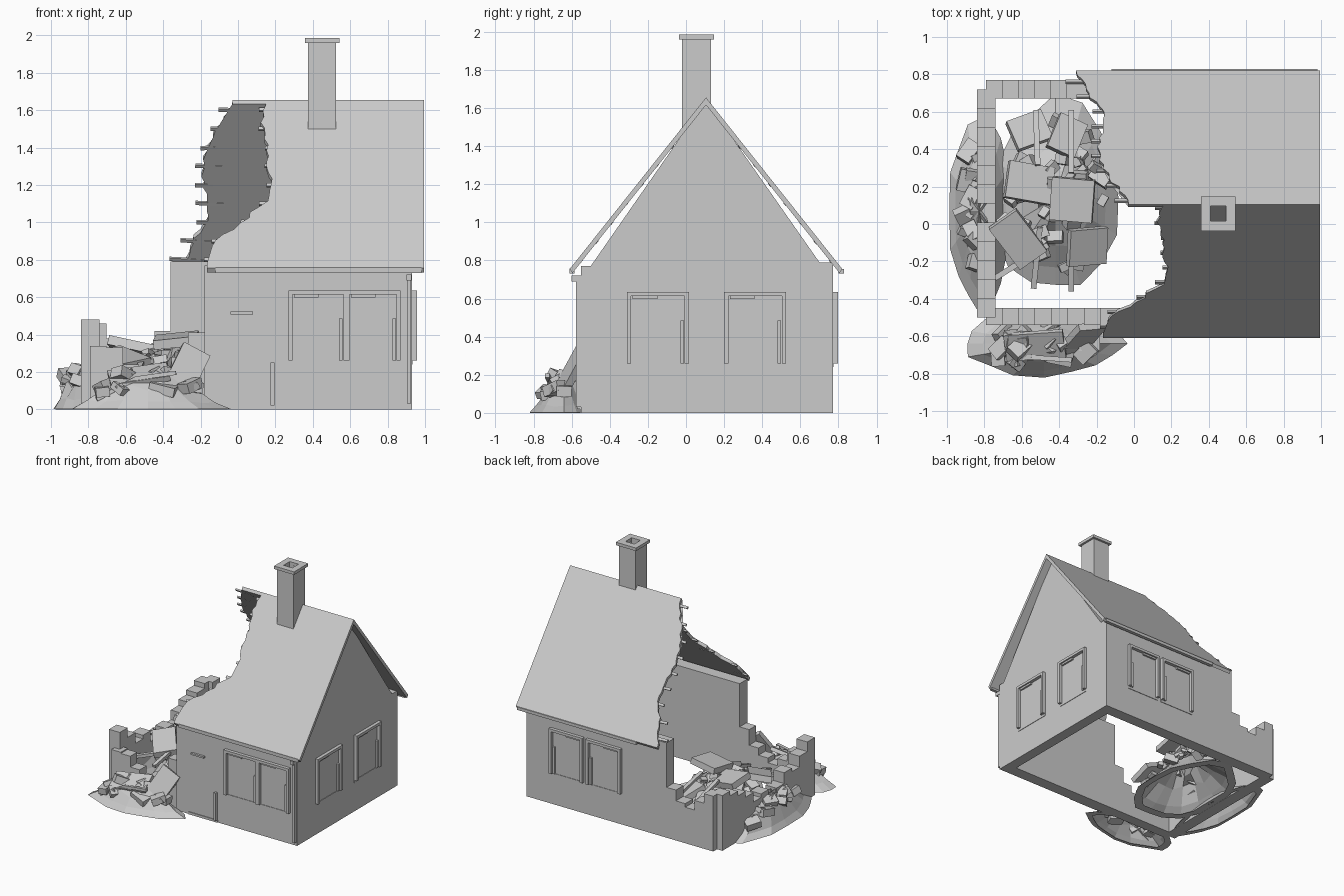
import bpy, bmesh, math, random
from mathutils import Vector, Matrix, Euler

if "Cube" in bpy.data.objects:
    bpy.data.objects.remove(bpy.data.objects["Cube"])

random.seed(7)
mat = bpy.data.materials.new("plain_grey")
mat.diffuse_color = (0.6, 0.6, 0.6, 1)
mat.use_nodes = True
mat.node_tree.nodes["Principled BSDF"].inputs["Base Color"].default_value = mat.diffuse_color


def finish(name, bm):
    bmesh.ops.recalc_face_normals(bm, faces=bm.faces)
    me = bpy.data.meshes.new(name)
    bm.to_mesh(me)
    bm.free()
    me.materials.append(mat)
    ob = bpy.data.objects.new(name, me)
    bpy.context.collection.objects.link(ob)


def boxes(name, items):
    """items: (centre, size, rotation in degrees)"""
    bm = bmesh.new()
    for c, s, r in items:
        m = (Matrix.Translation(c) @ Euler([math.radians(a) for a in r]).to_matrix().to_4x4()
             @ Matrix.Diagonal((*s, 1)))
        bmesh.ops.create_cube(bm, size=1, matrix=m)
    finish(name, bm)


def span(x0, x1, y0, y1, z0, z1):
    return (((x0 + x1) / 2, (y0 + y1) / 2, (z0 + z1) / 2),
            (abs(x1 - x0), abs(y1 - y0), abs(z1 - z0)), (0, 0, 0))


def prism(name, pts, offset):
    bm = bmesh.new()
    a = [bm.verts.new(p) for p in pts]
    b = [bm.verts.new(Vector(p) + Vector(offset)) for p in pts]
    f = [bm.faces.new(a), bm.faces.new(b[::-1])]
    for i in range(len(a)):
        j = (i + 1) % len(a)
        bm.faces.new((a[i], b[i], b[j], a[j]))
    bmesh.ops.triangulate(bm, faces=f)
    finish(name, bm)


# intact walls, open underneath
boxes("front_wall", [span(-0.18, 0.93, -0.55, -0.45, 0, 0.77)])
prism("back_wall", [(x, 0.67, z) for x, z in
      ((-0.36, 0), (0.93, 0), (0.93, 0.79), (-0.36, 0.79))], (0, 0.1, 0))
prism("gable_wall", [(0.84, y, z) for y, z in
      ((-0.55, 0), (-0.55, 0.77), (-0.5, 0.77), (0.105, 1.64),
       (0.70, 0.79), (0.765, 0.79), (0.765, 0))], (0.09, 0, 0))


# broken wall stubs, as rows of uneven blocks
def stub(name, along_x, start, end, low, high, heights):
    w = (end - start) / len(heights)
    parts = []
    for i, h in enumerate(heights):
        a, b = start + i * w, start + (i + 1) * w
        parts.append(span(a, b, low, high, 0, h) if along_x else span(low, high, a, b, 0, h))
    boxes(name, parts)


stub("broken_back_wall", True, -0.79, -0.36, 0.67, 0.77, [0.46, 0.38, 0.30, 0.33, 0.42])
stub("broken_left_wall", False, -0.5, 0.72, -0.84, -0.74,
     [0.48, 0.40, 0.31, 0.34, 0.25, 0.22, 0.28, 0.25, 0.33, 0.38, 0.42, 0.46])
stub("broken_front_wall", True, -0.79, -0.18, -0.54, -0.45, [0.34, 0.33, 0.24, 0.18, 0.22, 0.28, 0.41])

# roof slopes with a ragged broken edge, given as (x, z)
RIDGE_Y, RIDGE_Z, EAVE_Z, HALF = 0.105, 1.655, 0.755, 0.715
front_edge = [(0.16, 1.655), (0.13, 1.55), (0.165, 1.4), (0.165, 1.25), (0.19, 1.2), (0.14, 1.1),
              (0.07, 1.06), (0.03, 1.0), (-0.02, 0.97), (-0.1, 0.92), (-0.13, 0.87), (-0.165, 0.755)]
back_edge = [(-0.03, 1.655), (-0.06, 1.58), (-0.13, 1.48), (-0.165, 1.38), (-0.2, 1.27), (-0.17, 1.17),
             (-0.165, 1.07), (-0.18, 1.0), (-0.25, 0.9), (-0.31, 0.755)]


def edge_x(edge, z):
    for (x0, z0), (x1, z1) in zip(edge, edge[1:]):
        if z1 <= z <= z0:
            return x0 + (x1 - x0) * (z0 - z) / (z0 - z1)


def slope_y(side, z):
    return RIDGE_Y + side * HALF * (RIDGE_Z - z) / (RIDGE_Z - EAVE_Z)


for name, side, edge in (("front", -1, front_edge), ("back", 1, back_edge)):
    pts = [(0.995, slope_y(side, EAVE_Z), EAVE_Z), (0.995, RIDGE_Y, RIDGE_Z)]
    for i in range(31):
        z = RIDGE_Z + (EAVE_Z - RIDGE_Z) * i / 30
        x = edge_x(edge, z) + (random.uniform(-0.014, 0.014) if 0 < i < 30 else 0)
        pts.append((x, slope_y(side, z), z))
    prism(name + "_roof", pts, (0, -side * 0.014, -0.022))
    # battens sticking out of the break
    bat = []
    for i in range(9):
        z = 1.615 - 0.1 * i
        x = edge_x(edge, z)
        out = random.uniform(0.04, 0.09) if side > 0 else random.uniform(0.015, 0.05)
        bat.append(((x - out / 2 + 0.05, slope_y(side, z) - side * 0.012, z - 0.015),
                    (out + 0.1, 0.02, 0.013), (-side * 51.5, random.uniform(-4, 4), 0)))
    boxes(name + "_battens", bat)

# gutters and downpipe
boxes("gutters", [span(-0.12, 0.98, -0.61, -0.585, 0.73, 0.758),
                  span(-0.12, 0.98, 0.80, 0.828, 0.73, 0.755)])
boxes("downpipe", [span(0.903, 0.925, -0.577, -0.55, 0.03, 0.70),
                   span(0.90, 0.928, -0.6, -0.55, 0.69, 0.72)])


# chimney as hollow square tubes
def tube(name, x0, x1, y0, y1, z0, z1, t):
    boxes(name, [span(x0, x0 + t, y0, y1, z0, z1), span(x1 - t, x1, y0, y1, z0, z1),
                 span(x0 + t, x1 - t, y0, y0 + t, z0, z1), span(x0 + t, x1 - t, y1 - t, y1, z0, z1)])


tube("chimney", 0.375, 0.525, -0.02, 0.13, 1.44, 1.96, 0.035)
tube("chimney_cap", 0.358, 0.543, -0.037, 0.148, 1.96, 1.985, 0.052)


# windows: frame, sill line and broken glazing bars
def window(name, axis, plane, out, u0, u1):
    z0, z1, t = 0.26, 0.635, 0.022
    bars = [(u0, u0 + t, z0, z1, 0.027), (u1 - t, u1, z0, z1, 0.027), (u0, u1, z1 - t, z1, 0.027),
            (u0 + 0.03, u0 + 0.16, 0.598, 0.613, 0.015), (u1 - 0.045, u1 - 0.026, z0, 0.485, 0.015),
            (u0, u1, z0 - 0.02, z0, 0.004)]
    parts = []
    for a, b, c, d, e in bars:
        p, q = plane - out * 0.01, plane + out * e
        parts.append(span(a, b, p, q, c, d) if axis == "x" else span(p, q, a, b, c, d))
    boxes(name, parts)


for i, (axis, plane, out, u0, u1) in enumerate((
        ("x", -0.55, -1, 0.27, 0.585), ("x", -0.55, -1, 0.575, 0.87),
        ("x", 0.77, 1, 0.05, 0.37), ("x", 0.77, 1, 0.40, 0.71),
        ("y", 0.93, 1, -0.31, 0.015), ("y", 0.93, 1, 0.20, 0.525))):
    window("window_%d" % (i + 1), axis, plane, out, u0, u1)

# remains of the door frame
boxes("door_remains", [span(-0.04, 0.08, -0.568, -0.54, 0.508, 0.522),
                       span(0.175, 0.195, -0.572, -0.54, 0.02, 0.25),
                       span(-0.07, 0.2, -0.556, -0.54, 0.0, 0.02)])


# rubble mounds: rough shells with a flat rim underneath
def mound(name, cx, cy, rx, ry, h, n=16):
    bm = bmesh.new()
    rings = []
    wob = [random.uniform(0.86, 1.04) for _ in range(n)]
    for f, z in ((0.84, 0), (1, 0.004), (0.8, 0.22), (0.55, 0.62), (0.28, 0.92)):
        ring = []
        for i in range(n):
            a = 2 * math.pi * i / n
            r = f * wob[i]
            zz = h * z * (random.uniform(0.75, 1.15) if z > 0.1 else 1)
            ring.append(bm.verts.new((cx + rx * r * math.cos(a), cy + ry * r * math.sin(a), zz)))
        rings.append(ring)
    for r0, r1 in zip(rings, rings[1:]):
        for i in range(n):
            j = (i + 1) % n
            bm.faces.new((r0[i], r0[j], r1[j], r1[i]))
    top = bm.verts.new((cx, cy, h))
    for i in range(n):
        bm.faces.new((rings[-1][i], rings[-1][(i + 1) % n], top))
    finish(name, bm)


mound("inner_rubble", -0.42, 0.14, 0.37, 0.54, 0.29)
mound("left_rubble", -0.83, 0.07, 0.165, 0.54, 0.24)
mound("front_rubble", -0.48, -0.64, 0.43, 0.18, 0.2)

# fallen slabs of wall and roof
boxes("fallen_slabs", [
    ((-0.33, 0.13, 0.37), (0.23, 0.23, 0.05), (8, -6, -5)),
    ((-0.56, 0.22, 0.33), (0.25, 0.2, 0.05), (-10, 12, -10)),
    ((-0.62, -0.08, 0.27), (0.18, 0.28, 0.05), (14, -10, 35)),
    ((-0.25, -0.12, 0.22), (0.22, 0.2, 0.04), (18, 25, 5)),
    ((-0.56, 0.5, 0.27), (0.2, 0.17, 0.05), (-15, 14, 20)),
    ((-0.36, 0.47, 0.27), (0.16, 0.2, 0.05), (-18, 8, -25)),
    ((-0.27, -0.6, 0.22), (0.16, 0.04, 0.24), (-24, 28, 5)),
    ((-0.53, -0.65, 0.18), (0.32, 0.16, 0.03), (28, -8, 4)),
    ((-0.4, -0.71, 0.11), (0.14, 0.08, 0.05), (10, 14, -12))])

# loose beams
boxes("fallen_beams", [
    ((-0.335, 0.44, 0.31), (0.03, 0.34, 0.025), (-12, 0, 0)),
    ((-0.335, -0.2, 0.22), (0.03, 0.33, 0.025), (18, 0, 0)),
    ((-0.52, 0.46, 0.31), (0.03, 0.3, 0.025), (-14, 0, 2)),
    ((-0.6, -0.2, 0.23), (0.34, 0.03, 0.025), (0, -10, 32)),
    ((-0.52, -0.18, 0.24), (0.03, 0.34, 0.025), (16, 0, -6)),
    ((-0.65, -0.72, 0.11), (0.24, 0.025, 0.022), (0, -28, 5)),
    ((-0.44, -0.72, 0.18), (0.22, 0.025, 0.022), (0, -8, -4))])


# scattered bricks and chunks
def scatter(name, count, cx, cy, rx, ry, h):
    parts = []
    for _ in range(count):
        a, r = random.uniform(0, 2 * math.pi), math.sqrt(random.random()) * 0.85
        s = random.uniform(0.035, 0.085)
        parts.append(((cx + rx * r * math.cos(a), cy + ry * r * math.sin(a), 0.035 + h * (1 - r * r)),
                      (s * 1.4, s, s * 0.7), [random.uniform(-35, 35) for _ in range(2)]
                      + [random.uniform(0, 180)]))
    boxes(name, parts)


scatter("inner_bricks", 40, -0.43, 0.15, 0.34, 0.48, 0.28)
scatter("left_bricks", 14, -0.86, 0.05, 0.1, 0.48, 0.17)
scatter("front_bricks", 18, -0.48, -0.66, 0.34, 0.14, 0.17)
